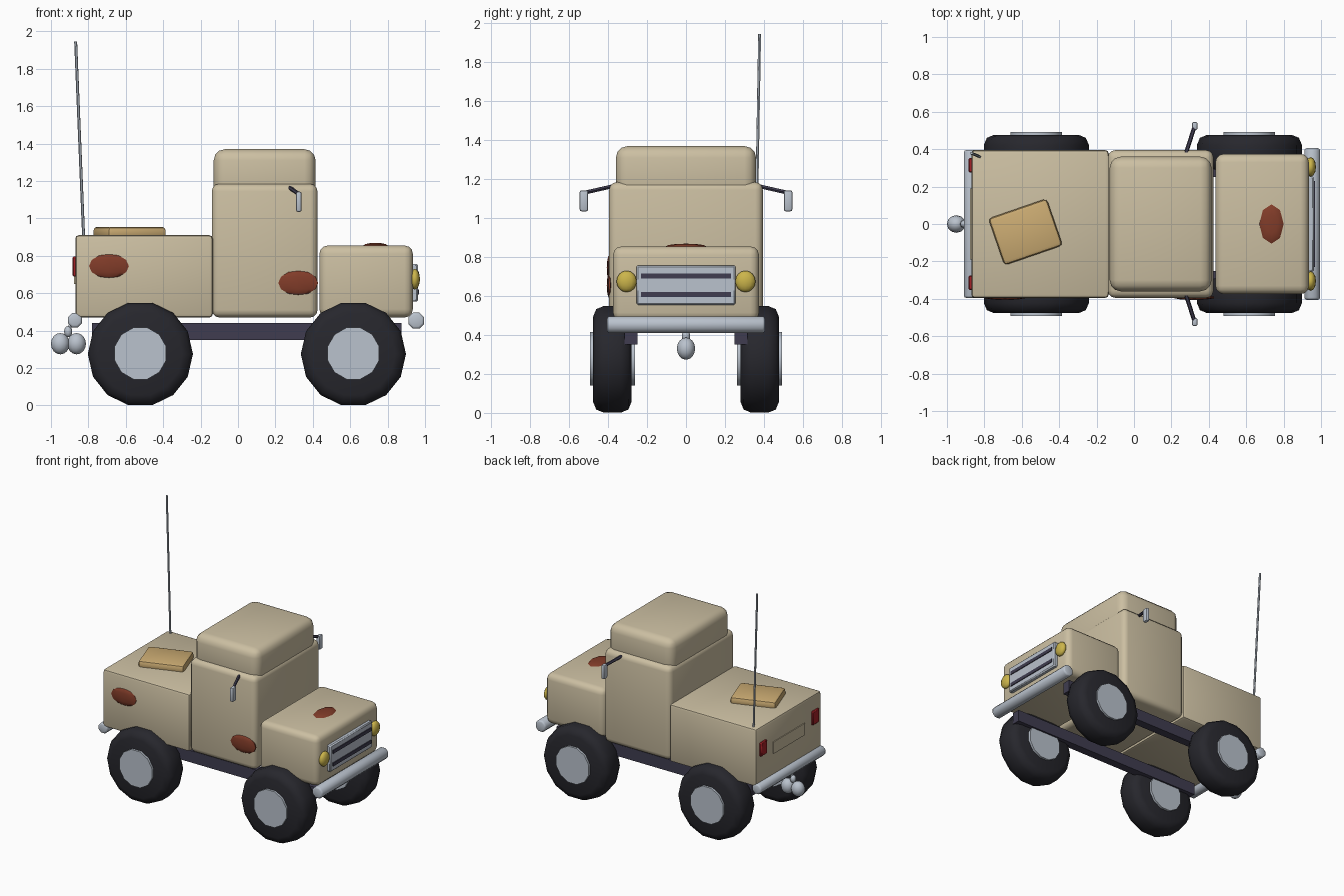
import bpy, bmesh, math
from mathutils import Vector, Matrix

cube = bpy.data.objects.get("Cube")
if cube:
    bpy.data.objects.remove(cube, do_unlink=True)


def material(name, rgb):
    m = bpy.data.materials.new(name)
    m.use_nodes = True
    m.diffuse_color = (*rgb, 1)
    m.node_tree.nodes["Principled BSDF"].inputs["Base Color"].default_value = (*rgb, 1)
    return m


BODY = material("sand paint", (0.60, 0.52, 0.36))
TYRE = material("black rubber", (0.02, 0.02, 0.026))
FRAME = material("dark frame", (0.05, 0.046, 0.08))
METAL = material("pale metal", (0.49, 0.54, 0.61))
RUST = material("rust", (0.22, 0.045, 0.022))
LAMP = material("yellow lamp", (0.60, 0.46, 0.07))
RED = material("red lamp", (0.38, 0.015, 0.02))
CANVAS = material("tan canvas", (0.60, 0.41, 0.17))


def finish(name, bm, mat, angle=40):
    bmesh.ops.recalc_face_normals(bm, faces=bm.faces)
    mesh = bpy.data.meshes.new(name)
    bm.to_mesh(mesh)
    bm.free()
    mesh.materials.append(mat)
    ob = bpy.data.objects.new(name, mesh)
    bpy.context.collection.objects.link(ob)
    bpy.ops.object.select_all(action='DESELECT')
    ob.select_set(True)
    bpy.context.view_layer.objects.active = ob
    bpy.ops.object.shade_smooth_by_angle(angle=math.radians(angle))
    return ob


def box(name, low, high, mat, bevel=0, segments=3, turn=0):
    low, high = Vector(low), Vector(high)
    bm = bmesh.new()
    bmesh.ops.create_cube(bm, size=1)
    bmesh.ops.scale(bm, vec=high - low, verts=bm.verts)
    if bevel:
        bmesh.ops.bevel(bm, geom=bm.edges[:], offset=bevel, segments=segments,
                        profile=0.5, affect='EDGES')
    bmesh.ops.rotate(bm, cent=(0, 0, 0), matrix=Matrix.Rotation(turn, 3, 'Z'), verts=bm.verts)
    bmesh.ops.translate(bm, vec=(low + high) / 2, verts=bm.verts)
    return finish(name, bm, mat)


def ball(name, centre, radii, mat, sides=12, rings=8):
    bm = bmesh.new()
    bmesh.ops.create_uvsphere(bm, u_segments=sides, v_segments=rings, radius=1)
    bmesh.ops.scale(bm, vec=radii, verts=bm.verts)
    bmesh.ops.translate(bm, vec=centre, verts=bm.verts)
    return finish(name, bm, mat, 60)


def rod(name, start, end, radius, mat, sides=8, bevel=0):
    start, end = Vector(start), Vector(end)
    axis = end - start
    bm = bmesh.new()
    bmesh.ops.create_cone(bm, cap_ends=True, segments=sides, radius1=radius,
                          radius2=radius, depth=axis.length)
    if bevel:
        rims = [e for e in bm.edges if abs(e.verts[0].co.z - e.verts[1].co.z) < 0.001]
        bmesh.ops.bevel(bm, geom=rims, offset=bevel, segments=2, profile=0.5, affect='EDGES')
    # half a step of turn puts a flat side at the bottom
    bmesh.ops.rotate(bm, cent=(0, 0, 0), verts=bm.verts,
                     matrix=Matrix.Rotation(math.pi / sides, 3, 'Z'))
    bmesh.ops.rotate(bm, cent=(0, 0, 0), verts=bm.verts,
                     matrix=axis.to_track_quat('Z', 'Y').to_matrix())
    bmesh.ops.translate(bm, vec=(start + end) / 2, verts=bm.verts)
    return finish(name, bm, mat, 50)


# Body shells
box("cargo_bed", (-0.87, -0.395, 0.47), (-0.135, 0.395, 0.91), BODY, 0.018, 2)
box("cab", (-0.14, -0.395, 0.47), (0.425, 0.395, 1.185), BODY, 0.04)
box("cab_roof", (-0.13, -0.36, 1.08), (0.415, 0.36, 1.37), BODY, 0.06)
box("hood", (0.435, -0.375, 0.47), (0.935, 0.375, 0.855), BODY, 0.045)
box("tailgate_plate", (-0.876, -0.19, 0.65), (-0.868, 0.19, 0.74), BODY)

# Canvas bundle on the bed
box("canvas_bundle", (-0.745, -0.175, 0.89), (-0.415, 0.09, 0.955), CANVAS, 0.02, 2,
    turn=math.radians(19))

# Grille
box("grille_panel", (0.92, -0.255, 0.555), (0.963, 0.255, 0.757), METAL, 0.008, 1)
for z in (0.607, 0.703):
    box("grille_slot", (0.955, -0.23, z - 0.013), (0.969, 0.23, z + 0.013), FRAME)

# Bumpers
rod("front_bumper", (0.953, -0.405, 0.453), (0.953, 0.405, 0.453), 0.046, METAL, 8, 0.012)
rod("rear_bumper", (-0.872, -0.395, 0.455), (-0.872, 0.395, 0.455), 0.041, METAL, 8, 0.012)

# Tow hitch
for x in (-0.95, -0.863):
    ball("hitch_ball", (x, 0, 0.33), (0.05, 0.047, 0.057), METAL)
ball("hitch_joint", (-0.908, 0, 0.395), (0.022, 0.022, 0.03), METAL, 8, 6)
rod("hitch_stem", (-0.912, 0, 0.385), (-0.885, 0, 0.455), 0.012, METAL, 6)

# Parts mirrored across the centre line
for side, s in (("left", 1), ("right", -1)):
    def span(a, b):
        return min(s * a, s * b), max(s * a, s * b)

    near, far = span(0.25, 0.315)
    box(side + "_frame_rail", (-0.78, near, 0.35), (0.875, far, 0.44), FRAME)
    near, far = span(0.275, 0.353)
    box(side + "_tail_light", (-0.885, near, 0.69), (-0.86, far, 0.795), RED, 0.006, 1)
    ball(side + "_headlight", (0.945, s * 0.305, 0.675), (0.028, 0.052, 0.055), LAMP)

    for end, x in (("rear", -0.522), ("front", 0.617)):
        rod(f"{end}_{side}_tyre", (x, s * 0.28, 0.275), (x, s * 0.477, 0.275),
            0.281, TYRE, 14, 0.055)
        rod(f"{end}_{side}_hub", (x, s * 0.263, 0.278), (x, s * 0.493, 0.278),
            0.143, METAL, 12)

    # Door mirror on its arm
    rod(side + "_mirror_arm", (0.278, s * 0.38, 1.163), (0.325, s * 0.525, 1.13), 0.011, FRAME, 6)
    near, far = span(0.502, 0.546)
    box(side + "_mirror", (0.31, near, 1.035), (0.34, far, 1.143), METAL, 0.01, 2)

# Whip antenna
rod("antenna", (-0.825, 0.36, 0.89), (-0.868, 0.378, 1.945), 0.008, METAL, 6)

# Rust patches
ball("rear_rust_patch", (-0.69, -0.393, 0.745), (0.112, 0.014, 0.065), RUST, 10, 6)
ball("door_rust_patch", (0.322, -0.393, 0.655), (0.112, 0.014, 0.066), RUST, 10, 6)
ball("hood_rust_patch", (0.735, 0, 0.855), (0.065, 0.105, 0.014), RUST, 8, 6)
